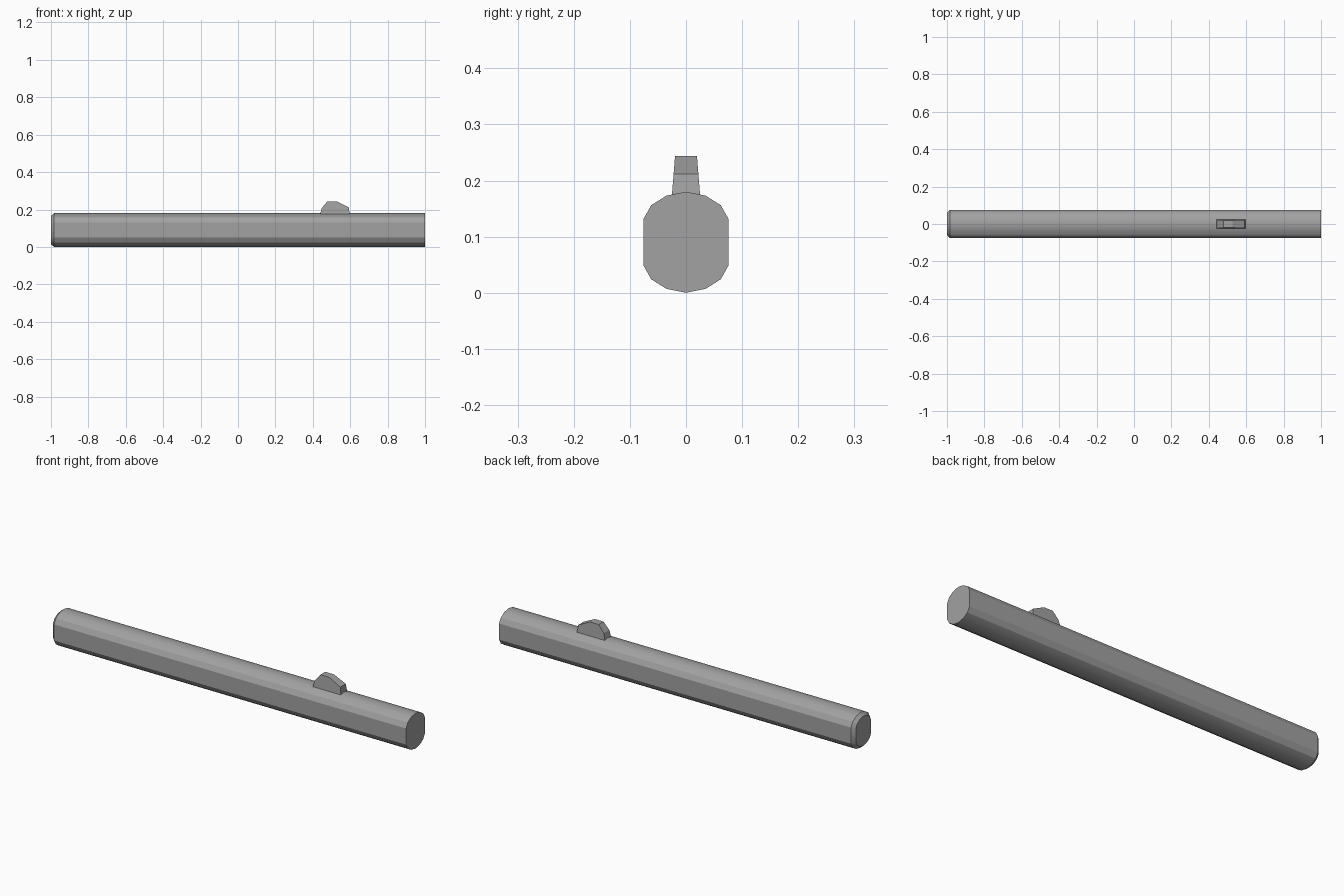
import bpy, bmesh
from math import radians

cube = bpy.data.objects.get("Cube")
if cube:
    bpy.data.objects.remove(cube, do_unlink=True)

grey = bpy.data.materials.new("mid grey")
grey.use_nodes = True
colour = (0.36, 0.36, 0.36, 1)
grey.diffuse_color = colour
grey.node_tree.nodes["Principled BSDF"].inputs["Base Color"].default_value = colour


def loft(name, rings, smooth_angle=None):
    """Skin a list of equal-sized point rings and cap both ends."""
    bm = bmesh.new()
    loops = [[bm.verts.new(p) for p in ring] for ring in rings]
    for a, b in zip(loops, loops[1:]):
        for i in range(len(a)):
            j = (i + 1) % len(a)
            bm.faces.new((a[i], a[j], b[j], b[i]))
    bm.faces.new(loops[0])
    bm.faces.new(loops[-1])
    bmesh.ops.recalc_face_normals(bm, faces=bm.faces)
    mesh = bpy.data.meshes.new(name)
    bm.to_mesh(mesh)
    bm.free()
    mesh.materials.append(grey)
    obj = bpy.data.objects.new(name, mesh)
    bpy.context.collection.objects.link(obj)
    if smooth_angle:
        bpy.ops.object.select_all(action="DESELECT")
        obj.select_set(True)
        bpy.context.view_layer.objects.active = obj
        bpy.ops.object.shade_smooth_by_angle(angle=radians(smooth_angle))
    return obj


# Bar: a flat-sided rounded section, mirrored from one quarter
MID = 0.09
quarter = [(0.076, 0.041), (0.062, 0.066), (0.035, 0.083), (0, 0.09)]
upper = quarter + [(-y, z) for y, z in quarter[-2::-1]]
section = upper + [(-y, -z) for y, z in upper]


def bar_ring(x, sy=1, sz=1):
    return [(x, y * sy, MID + z * sz) for y, z in section]


loft("bar", [bar_ring(-1, 0.8, 0.84), bar_ring(-0.983), bar_ring(1)], 28)

# Fin: side outline that narrows toward the top
outline = [(0.44, 0.16), (0.44, 0.178), (0.448, 0.208), (0.478, 0.244),
           (0.527, 0.244), (0.592, 0.212), (0.597, 0.178), (0.597, 0.16)]


def fin_side(sign):
    return [(x, sign * (0.0195 + (0.244 - z) * 0.08), z) for x, z in outline]


loft("fin", [fin_side(-1), fin_side(1)])
